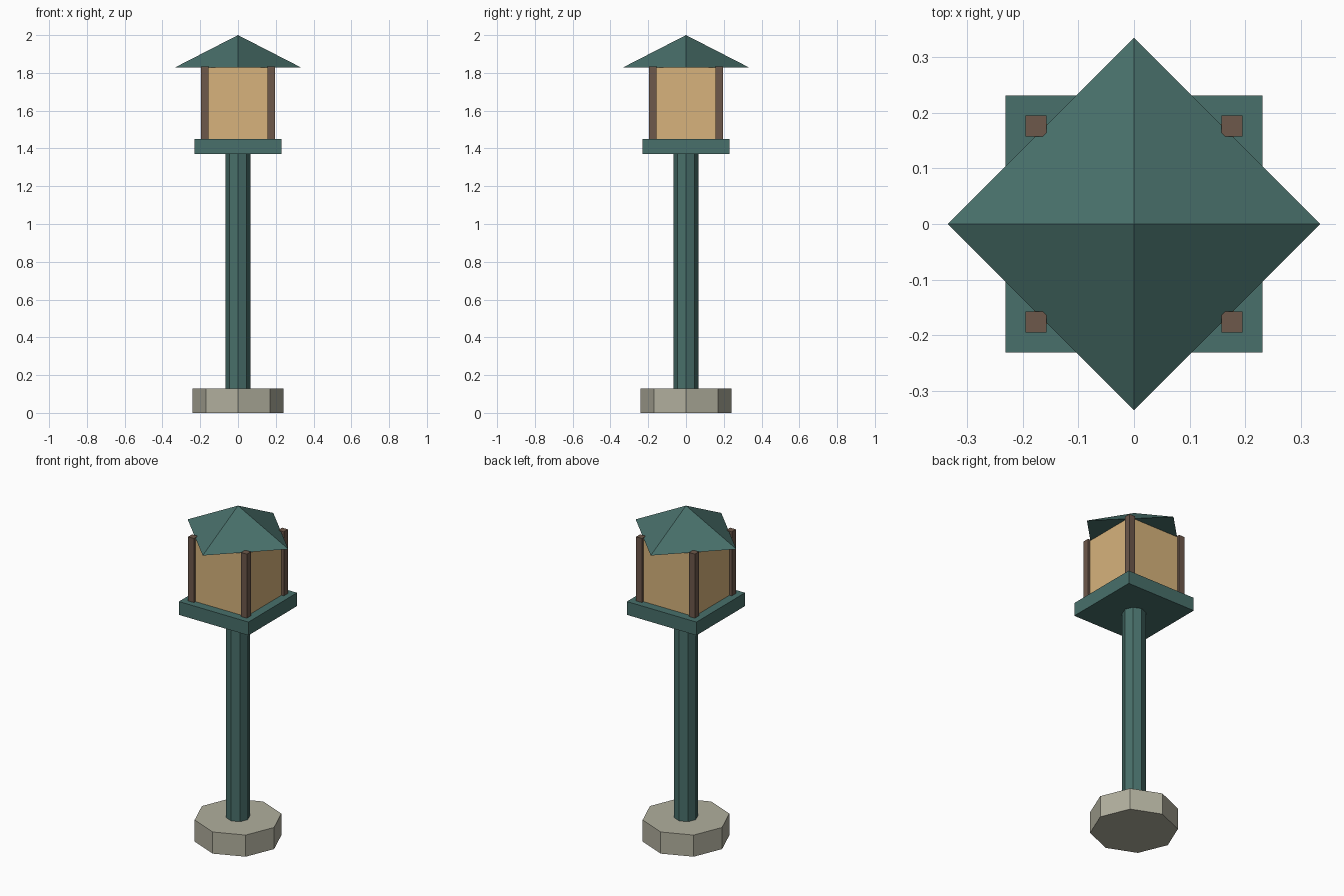
import bpy
from math import radians

if "Cube" in bpy.data.objects:
    bpy.data.objects.remove(bpy.data.objects["Cube"])


def material(name, rgb):
    m = bpy.data.materials.new(name)
    m.diffuse_color = (*rgb, 1.0)
    m.use_nodes = True
    m.node_tree.nodes["Principled BSDF"].inputs["Base Color"].default_value = m.diffuse_color
    return m


GREEN = material("green_paint", (0.065, 0.16, 0.145))
WOOD = material("brown_frame", (0.155, 0.098, 0.070))
PANEL = material("warm_panel", (0.68, 0.45, 0.20))
STONE = material("stone", (0.44, 0.43, 0.34))


def finish(name, mat):
    ob = bpy.context.object
    ob.name = name
    ob.data.materials.append(mat)
    return ob


def prism(name, mat, sides, r_bottom, r_top, z0, z1):
    """Upright flat-sided prism or pyramid with corners on the axes."""
    bpy.ops.mesh.primitive_cone_add(vertices=sides, radius1=r_bottom, radius2=r_top,
                                    depth=z1 - z0, location=(0, 0, (z0 + z1) / 2))
    return finish(name, mat)


def box(name, mat, x, y, width, z0, z1):
    """Square-section upright box."""
    bpy.ops.mesh.primitive_cube_add(size=1, location=(x, y, (z0 + z1) / 2))
    bpy.context.object.scale = (width, width, z1 - z0)
    return finish(name, mat)


# Octagonal foot and post
prism("foot", STONE, 8, 0.24, 0.24, 0.0, 0.13)
prism("post", GREEN, 8, 0.065, 0.065, 0.13, 1.37)

# Lantern tray and light box
box("tray", GREEN, 0, 0, 0.462, 1.37, 1.45)
box("light_box", PANEL, 0, 0, 0.36, 1.45, 1.828)

# Four corner bars, poking slightly past the roof's underside
for sx, side in ((-1, "left"), (1, "right")):
    for sy, end in ((-1, "front"), (1, "back")):
        box(f"corner_bar_{end}_{side}", WOOD, sx * 0.176, sy * 0.176, 0.038, 1.45, 1.835)

# Four-sided roof, turned so its corners sit over the panel middles
prism("roof", GREEN, 4, 0.335, 0.0, 1.828, 2.0)
